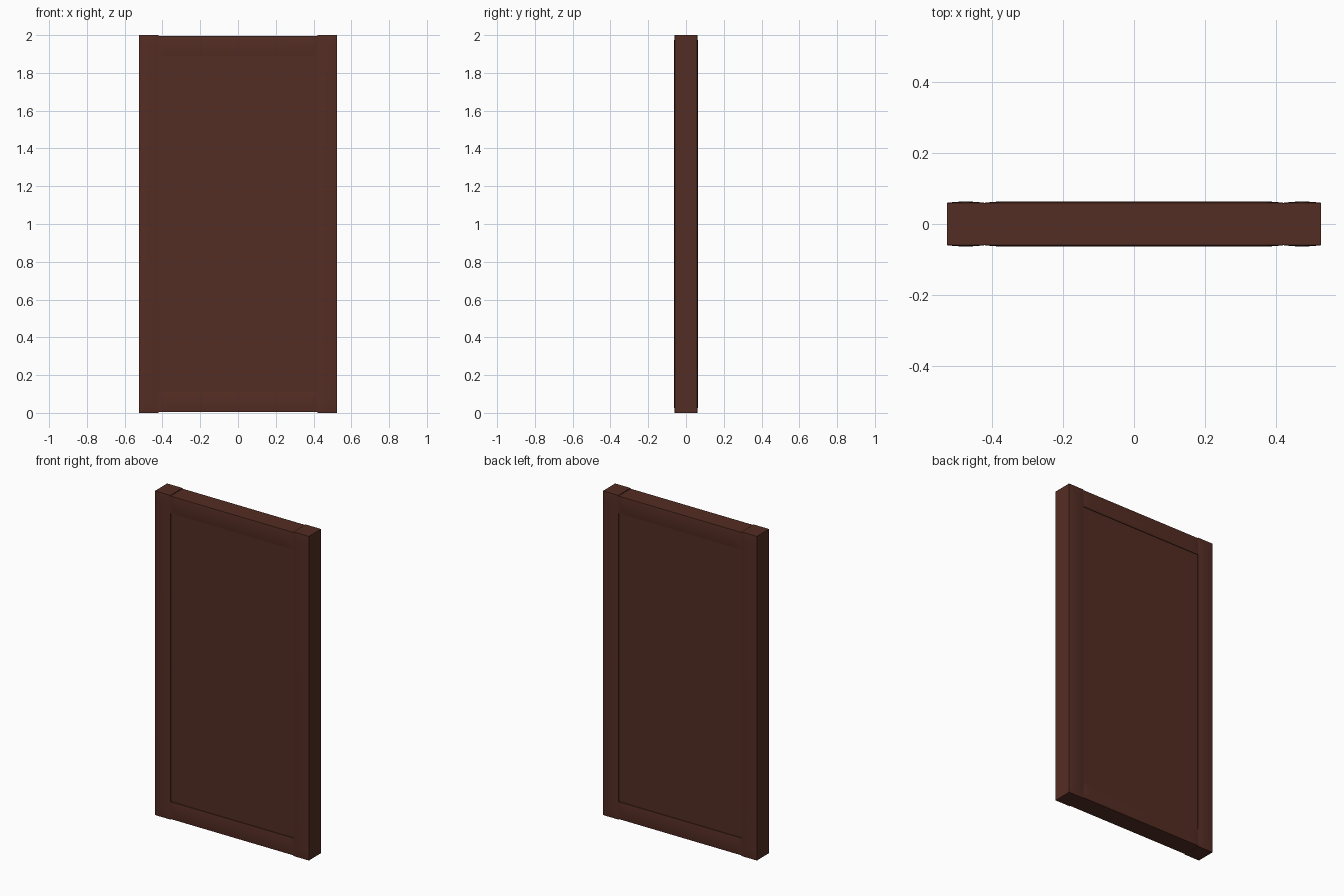
import bpy, bmesh

if "Cube" in bpy.data.objects:
    bpy.data.objects.remove(bpy.data.objects["Cube"])

wood = bpy.data.materials.new("dark red-brown wood")
wood.diffuse_color = (0.088, 0.026, 0.017, 1)
wood.use_nodes = True
wood.node_tree.nodes["Principled BSDF"].inputs["Base Color"].default_value = wood.diffuse_color

HALF = 0.0595     # half depth at the edges of each board
BULGE = 0.0035    # extra depth at the crown of the board
RUN = 0.05        # width of the softly rounded margin


def stops(a, b):
    """Loop positions across a board: dense margins, plain middle."""
    r = min(RUN, (b - a) / 2)
    m = [r * k for k in (0, 0.25, 0.5, 0.75, 1)]
    pts = [a + d for d in m] + [b - d for d in m]
    return sorted(set(round(p, 4) for p in pts))


def crown(p, a, b):
    t = min(1, min(p - a, b - p) / min(RUN, (b - a) / 2))
    return 1 - (1 - t) ** 2


def board(name, x0, x1, z0, z1, half=HALF, bulge=BULGE):
    """Upright board whose front and back faces swell gently."""
    bm = bmesh.new()
    xs, zs = stops(x0, x1), stops(z0, z1)
    grids = []
    for side in (-1, 1):
        g = [[bm.verts.new((x, side * (half + bulge * crown(x, x0, x1) * crown(z, z0, z1)), z))
              for z in zs] for x in xs]
        for i in range(len(xs) - 1):
            for j in range(len(zs) - 1):
                bm.faces.new((g[i][j], g[i + 1][j], g[i + 1][j + 1], g[i][j + 1]))
        grids.append(g)
    # edge faces joining front and back
    rims = [[c[0] for c in g] + g[-1][1:] + [c[-1] for c in g[-2::-1]] + g[0][-2:0:-1]
            for g in grids]
    n = len(rims[0])
    for k in range(n):
        m = (k + 1) % n
        bm.faces.new((rims[0][k], rims[0][m], rims[1][m], rims[1][k]))
    bmesh.ops.recalc_face_normals(bm, faces=bm.faces)
    me = bpy.data.meshes.new(name)
    bm.to_mesh(me)
    bm.free()
    me.materials.append(wood)
    ob = bpy.data.objects.new(name, me)
    bpy.context.collection.objects.link(ob)
    bpy.context.view_layer.objects.active = ob
    ob.select_set(True)
    bpy.ops.object.shade_smooth_by_angle(angle=0.6)
    ob.select_set(False)


# upright stiles
board("left_stile", -0.525, -0.42, 0, 2)
board("right_stile", 0.42, 0.525, 0, 2)
# cross rails
board("bottom_rail", -0.42, 0.42, 0.004, 0.11)
board("top_rail", -0.42, 0.42, 1.89, 1.996)
# flat, slightly recessed centre panel
board("centre_panel", -0.42, 0.42, 0.11, 1.89, half=0.055, bulge=0)
